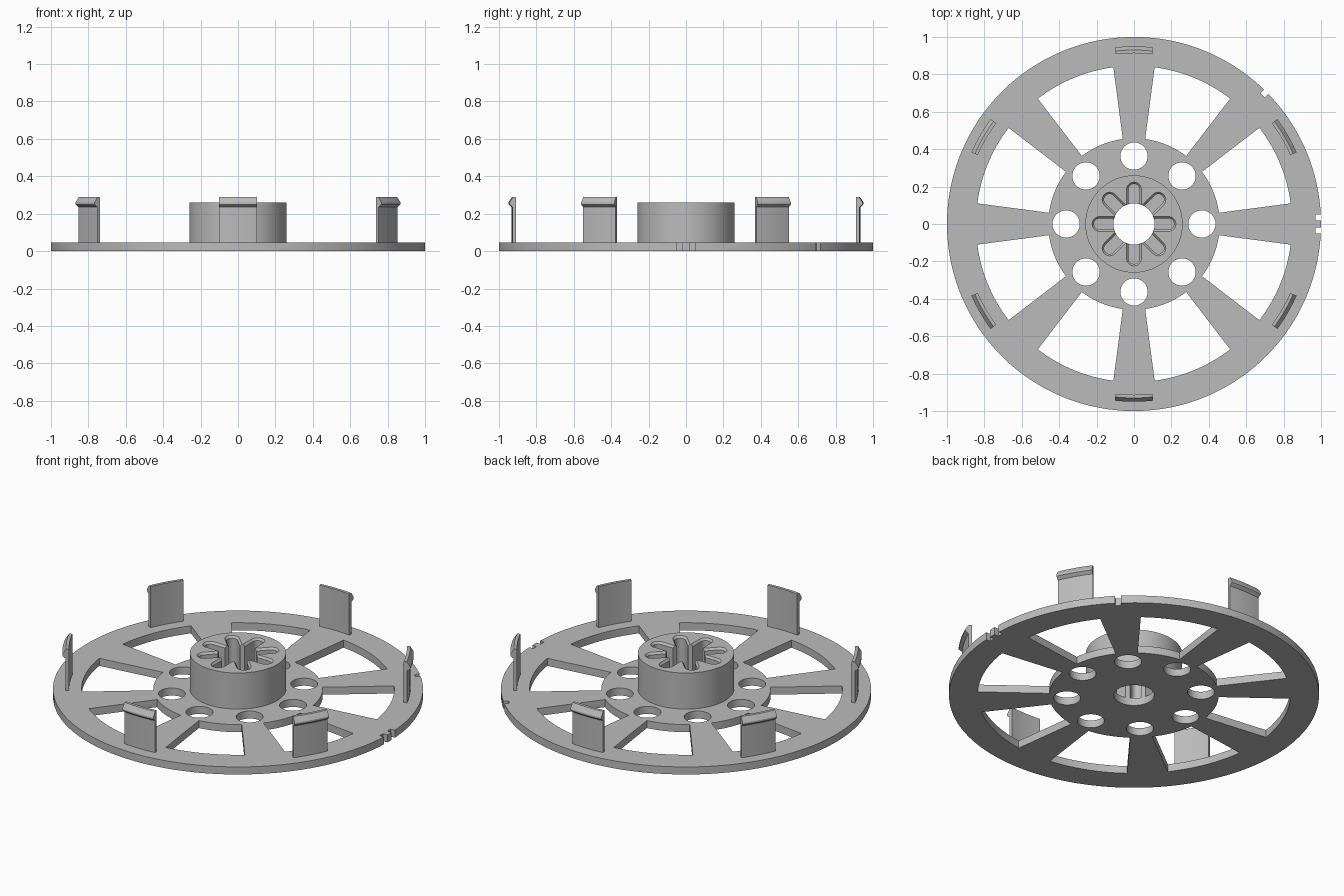
import bpy, bmesh
from math import pi, sin, cos, asin, sqrt, radians

cube = bpy.data.objects.get("Cube")
if cube:
    bpy.data.objects.remove(cube, do_unlink=True)

grey = bpy.data.materials.new("mid_grey")
grey.use_nodes = True
grey.diffuse_color = (0.5, 0.5, 0.5, 1)
grey.node_tree.nodes["Principled BSDF"].inputs["Base Color"].default_value = (0.5, 0.5, 0.5, 1)

PLATE_TOP = 0.045
HUB_TOP = 0.26
BORE = 0.11


def arc(r, a0, a1, n, cx=0.0):
    """Points on an arc, both ends included."""
    return [(cx + r * cos(a0 + (a1 - a0) * i / n), r * sin(a0 + (a1 - a0) * i / n))
            for i in range(n + 1)]


def circle(r, n, cx=0.0):
    return arc(r, 0, 2 * pi, n, cx)[:-1]


def turn(points, a):
    return [(x * cos(a) - y * sin(a), x * sin(a) + y * cos(a)) for x, y in points]


def ring(bm, points, z):
    return [bm.verts.new((x, y, z)) for x, y in points]


def wall(bm, low, high):
    n = len(low)
    for i in range(n):
        j = (i + 1) % n
        bm.faces.new((low[i], low[j], high[j], high[i]))


def cap(bm, rings):
    """Fill the flat area between an outer ring and its holes."""
    edges = []
    for r in rings:
        edges += [bm.edges.get((r[i - 1], r[i])) for i in range(len(r))]
    bmesh.ops.triangle_fill(bm, use_beauty=True, use_dissolve=False, edges=edges)


def finish(bm, name):
    bmesh.ops.recalc_face_normals(bm, faces=bm.faces)
    mesh = bpy.data.meshes.new(name)
    bm.to_mesh(mesh)
    bm.free()
    mesh.materials.append(grey)
    obj = bpy.data.objects.new(name, mesh)
    bpy.context.collection.objects.link(obj)
    bpy.ops.object.select_all(action="DESELECT")
    obj.select_set(True)
    bpy.context.view_layer.objects.active = obj
    bpy.ops.object.shade_smooth_by_angle(angle=radians(25))
    return obj


# Rim outline with three small square notches
half = 0.016
notches = [-0.036, 0.036, pi / 4]
rim = []
for i, a in enumerate(notches):
    nxt = notches[i + 1] if i < 2 else notches[0] + 2 * pi
    rim += [(0.972 * cos(a - half), 0.972 * sin(a - half)),
            (0.972 * cos(a + half), 0.972 * sin(a + half))]
    steps = max(2, int((nxt - a) * 24))
    rim += arc(1.0, a + half, nxt - half, steps)

# Spoked plate: windows between the spokes, round holes and centre bore
outlines = [rim, circle(BORE, 48)]
spoke = radians(7.5)
for k in range(8):
    a = k * pi / 4
    window = arc(0.845, spoke, pi / 4 - spoke, 16) + arc(0.458, pi / 4 - spoke, spoke, 12)
    outlines.append(turn(window, a))
    outlines.append(turn(circle(0.073, 32, 0.363), a))
bm = bmesh.new()
lows, highs = [], []
for pts in outlines:
    lows.append(ring(bm, pts, 0))
    highs.append(ring(bm, pts, PLATE_TOP))
    wall(bm, lows[-1], highs[-1])
cap(bm, lows)
cap(bm, highs)
finish(bm, "spoked_plate")


# Hub with eight rounded slots opening into the bore
def slot_outline(w):
    """Bore joined with eight slots of half-width w."""
    pts = []
    a = asin(w / BORE)
    for k in range(8):
        slot = [(sqrt(BORE ** 2 - w ** 2), -w)]
        slot += arc(w, -pi / 2, pi / 2, 12, 0.184)
        slot += [(sqrt(BORE ** 2 - w ** 2), w)]
        slot += arc(BORE, a, pi / 4 - a, 2)[1:-1]
        pts += turn(slot, k * pi / 4)
    return pts


bm = bmesh.new()
outer_low = ring(bm, circle(0.26, 96), PLATE_TOP)
outer_high = ring(bm, circle(0.26, 96), HUB_TOP)
inner_low = ring(bm, slot_outline(0.03), PLATE_TOP)
inner_mid = ring(bm, slot_outline(0.03), HUB_TOP - 0.012)
inner_high = ring(bm, slot_outline(0.04), HUB_TOP)
wall(bm, outer_low, outer_high)
wall(bm, inner_mid, inner_low)
wall(bm, inner_high, inner_mid)
cap(bm, [outer_high, inner_high])
finish(bm, "slotted_hub")

# Curved snap clips standing on the rim, with an outward hook at the top
profile = [(0.913, 0.04), (0.932, 0.04), (0.932, 0.235), (0.95, 0.25),
           (0.95, 0.26), (0.93, 0.29), (0.913, 0.29)]
span = 0.108
for k in range(6):
    bm = bmesh.new()
    sections = []
    for i in range(9):
        a = radians(30 + 60 * k) + span * (i / 4 - 1)
        sections.append([bm.verts.new((r * cos(a), r * sin(a), z)) for r, z in profile])
    for s, t in zip(sections, sections[1:]):
        wall(bm, s, t)
    bm.faces.new(sections[0])
    bm.faces.new(sections[-1])
    finish(bm, f"snap_clip_{k + 1}")
